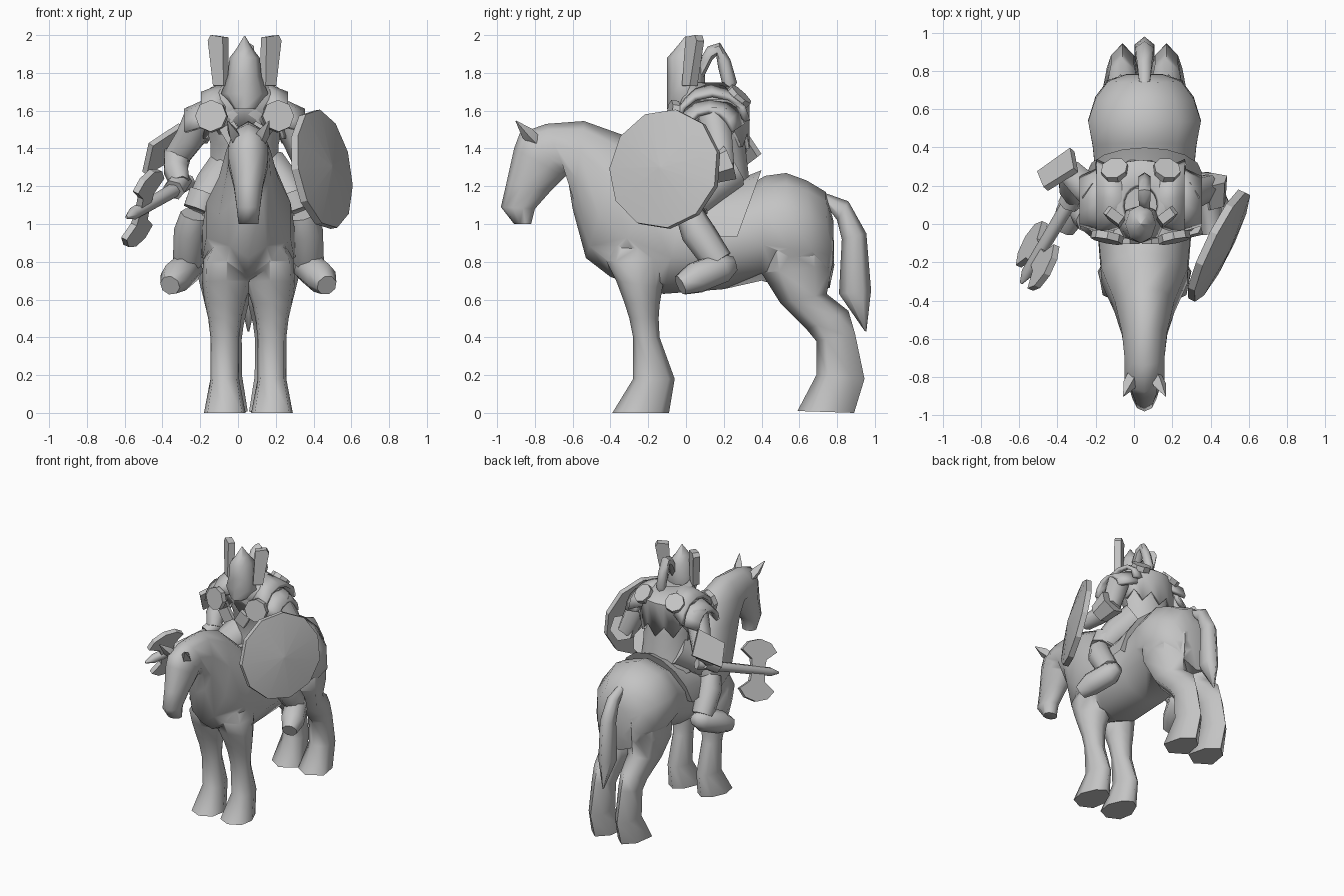
import bpy, bmesh, math
from mathutils import Vector as V

if "Cube" in bpy.data.objects:
    bpy.data.objects.remove(bpy.data.objects["Cube"])

CX = 0.055          # horse centre line
RX = 0.035          # rider centre line
grey = bpy.data.materials.new("stone grey")
grey.diffuse_color = (0.55, 0.55, 0.55, 1)
grey.use_nodes = True
grey.node_tree.nodes["Principled BSDF"].inputs["Base Color"].default_value = grey.diffuse_color


def smooth(ob, angle):
    bpy.ops.object.select_all(action='DESELECT')
    ob.select_set(True)
    bpy.context.view_layer.objects.active = ob
    bpy.ops.object.shade_smooth_by_angle(angle=math.radians(angle))


def finish(name, bm, angle=40):
    bmesh.ops.recalc_face_normals(bm, faces=bm.faces)
    me = bpy.data.meshes.new(name)
    bm.to_mesh(me)
    bm.free()
    me.materials.append(grey)
    ob = bpy.data.objects.new(name, me)
    bpy.context.collection.objects.link(ob)
    if angle:
        smooth(ob, angle)
    return ob


def loft(name, rings, n=8, angle=40, half=False, pinch=0):
    """Skin over rings given as (centre, half axis u, half axis v); pinch narrows the -u end."""
    bm = bmesh.new()
    loops = []
    for c, u, v in rings:
        ts = [math.pi * i / (n - 1) if half else 2 * math.pi * i / n for i in range(n)]
        loops.append([bm.verts.new(V(c) + V(u) * math.cos(t)
                                   + V(v) * math.sin(t) * (1 + pinch * math.cos(t))) for t in ts])
    for a, b in zip(loops, loops[1:]):
        for i in range(n - half):
            j = (i + 1) % n
            bm.faces.new((a[i], a[j], b[j], b[i]))
    bm.faces.new(loops[0])
    bm.faces.new(loops[-1])
    return finish(name, bm, angle)


def side_loft(name, stations, x=CX, n=8, angle=60, side=1, pinch=0):
    """Stations: (y, z) of one edge, (y, z) of the other edge, half width, optional x shift."""
    rings = []
    for ya, za, yb, zb, w, *dx in stations:
        rings.append(((x + side * sum(dx), (ya + yb) / 2, (za + zb) / 2),
                      (0, (ya - yb) / 2, (za - zb) / 2), (w, 0, 0)))
    return loft(name, rings, n, angle, False, pinch)


def limb(name, pts, n=6, angle=65):
    """Tube through (x, y, z, radius) points."""
    rings = []
    for i, p in enumerate(pts):
        d = (V(pts[min(i + 1, len(pts) - 1)][:3]) - V(pts[max(i - 1, 0)][:3])).normalized()
        u = d.cross(V((0.3, 0.2, 1)) if abs(d.z) < 0.8 else V((0, 1, 0))).normalized()
        rings.append((p[:3], u * p[3], d.cross(u) * p[3]))
    return loft(name, rings, n, angle)


def plate(name, outline, origin, u, v, thick):
    """Flat extruded outline in the plane spanned by u and v."""
    u, v = V(u).normalized(), V(v).normalized()
    w = u.cross(v).normalized() * thick / 2
    bm = bmesh.new()
    a, b = [[bm.verts.new(V(origin) + u * p + v * q + w * s) for p, q in outline] for s in (1, -1)]
    bm.faces.new(a)
    bm.faces.new(b[::-1])
    for i in range(len(a)):
        j = (i + 1) % len(a)
        bm.faces.new((a[i], b[i], b[j], a[j]))
    return finish(name, bm, 0)


def disc(name, c, normal, r, thick, n=8, bulge=0.0):
    d = V(normal).normalized()
    u = d.cross(V((0, 0, 1))).normalized()
    v = u.cross(d)
    rings = [(V(c) - d * thick / 2, u * r, v * r), (V(c) + d * thick / 2, u * r, v * r)]
    if bulge:
        rings.append((V(c) + d * (thick / 2 + bulge), u * 0.01, v * 0.01))
    return loft(name, rings, n, 15)


def arc_band(name, s, x0, x1, inner, outer, seg=6, thick=0.03):
    """Curved shoulder plate; inner/outer are (centre y, centre z, y radius, z radius)."""
    bm = bmesh.new()
    rows = []
    for x, (cy, cz, ry, rz) in ((x0, inner), (x1, outer)):
        rows.append([bm.verts.new((RX + s * x, cy + ry * math.cos(math.pi * i / seg),
                                   cz + rz * math.sin(math.pi * i / seg))) for i in range(seg + 1)])
    for i in range(seg):
        bm.faces.new((rows[0][i], rows[0][i + 1], rows[1][i + 1], rows[1][i]))
    ob = finish(name, bm, 25)
    ob.modifiers.new("thickness", 'SOLIDIFY').thickness = thick
    return ob


# Horse: muzzle, head, neck, barrel and rump in one skin
horse = side_loft("horse_body", [
    (-.91, 1.0, -.82, 1.0, .055), (-.98, 1.09, -.80, 1.08, .065), (-.95, 1.22, -.72, 1.17, .08),
    (-.91, 1.40, -.64, 1.25, .11), (-.88, 1.48, -.62, 1.26, .11), (-.74, 1.53, -.615, 1.22, .11),
    (-.54, 1.545, -.60, 1.08, .125), (-.33, 1.47, -.53, .82, .165), (-.15, 1.32, -.40, .72, .235),
    (0, 1.18, -.12, .63, .255), (.25, 1.16, .2, .655, .265), (.42, 1.255, .40, .70, .285),
    (.53, 1.27, .55, .66, .31), (.64, 1.23, .68, .66, .27), (.74, 1.17, .76, .66, .20),
    (.78, 1.02, .785, .78, .10)], n=10, angle=80)

# Tail
side_loft("tail", [(.72, 1.17, .74, 1.10, .03), (.86, 1.12, .80, 1.02, .045), (.955, .95, .825, .92, .055),
                   (.98, .65, .81, .63, .06), (.955, .43, .945, .435, .006)], n=6, angle=80)

legs = []
for s, side in ((-1, "right"), (1, "left")):
    # Horse legs and ears
    legs.append(side_loft("front_leg_" + side, [
        (-.38, .98, -.12, .98, .05, -.03), (-.42, .80, -.09, .82, .125, -.01), (-.37, .70, -.125, .66, .13, -.01),
        (-.325, .58, -.14, .57, .105), (-.30, .5, -.145, .5, .088), (-.28, .4, -.14, .4, .076),
        (-.28, .18, -.06, .18, .076), (-.39, 0, -.09, 0, .11)], x=CX + s * .125, side=s, angle=70, pinch=.25))
    legs.append(side_loft("hind_leg_" + side, [
        (.44, 1.02, .74, 1.06, .10, 0), (.385, .84, .782, .90, .15, .01), (.40, .74, .775, .78, .15, .01),
        (.50, .58, .745, .63, .12), (.64, .44, .86, .54, .09), (.69, .38, .895, .42, .08),
        (.69, .2, .945, .18, .082), (.59, .01, .89, 0, .112)], x=CX + s * .115, n=6, side=s, angle=70, pinch=.3))
    limb("ear_" + side, [(CX + s * .055, -.79, 1.43, .035), (CX + s * .08, -.84, 1.48, .035),
                         (CX + s * .11, -.90, 1.545, .003)], n=4)

    # Rider legs: thigh, knee cuff, shin and boot
    limb("thigh_" + side, [(CX + s * .10, .22, 1.28, .13), (CX + s * .18, .09, 1.18, .12),
                           (CX + s * .25, .01, 1.09, .085)], n=8)
    limb("knee_cuff_" + side, [(CX + s * .225, .03, 1.16, .10), (CX + s * .26, .02, 1.07, .095)], n=7)
    limb("shin_" + side, [(CX + s * .285, .02, 1.05, .075), (CX + s * .305, .06, .96, .09),
                          (CX + s * .32, .17, .80, .08)], n=8)
    limb("boot_" + side, [(CX + s * .31, .26, .79, .04), (CX + s * .32, .19, .77, .085),
                          (CX + s * .385, .05, .715, .085), (CX + s * .415, -.03, .675, .055)], n=8)

    # Shoulder plates and round studs
    arc_band("upper_pauldron_" + side, s, .10, .23, (.13, 1.60, .15, .15), (.14, 1.55, .20, .15))
    arc_band("lower_pauldron_" + side, s, .19, .32, (.13, 1.53, .18, .14), (.12, 1.49, .13, .12))
    disc("chest_stud_" + side, (RX + s * .175, -.07, 1.57), (s * .2, -1, .15), .085, .04)
    disc("back_stud_" + side, (RX + s * .135, .28, 1.675), (s * .2, .65, .7), .072, .04)
    plate("chest_tab_" + side, [(-.045, -.05), (.045, -.05), (.045, .05), (-.045, .05)],
          (RX + s * .07, -.09, 1.48), (1, 0, -s * .6), (s * .6, 0, 1), .03)

    # Helmet wings
    plate("helmet_wing_" + side, [(-.04, -.13), (.03, -.13), (.05, .11), (.03, .14), (-.05, .13)],
          (RX + s * .135, .035, 1.86), (s * .8, .6, 0), (s * .05, .1, 1), .05)

# Join the legs into the horse skin
bpy.context.view_layer.objects.active = horse
for leg in legs:
    mod = horse.modifiers.new("join", 'BOOLEAN')
    mod.operation, mod.solver, mod.object = 'UNION', 'EXACT', leg
    bpy.ops.object.select_all(action='DESELECT')
    horse.select_set(True)
    bpy.context.view_layer.objects.active = horse
    bpy.ops.object.modifier_apply(modifier=mod.name)
    bpy.data.objects.remove(leg)
smooth(horse, 70)

# Saddle cloth draped over the back
loft("saddle_cloth", [((CX, y, .93), (w, 0, 0), (0, dy, dz)) for y, w, dy, dz in (
    (.05, .27, -.05, .28), (.15, .285, .05, .275), (.27, .30, .13, .355))], n=9, angle=30, half=True)

# Torso
loft("torso", [((RX, y, z), (rx, 0, 0), (0, ry, 0)) for y, z, rx, ry in (
    (.20, 1.12, .21, .16), (.20, 1.25, .18, .14), (.18, 1.42, .18, .14),
    (.13, 1.58, .22, .17), (.09, 1.72, .10, .10))], n=10)

# Mantle with a jagged hem
bm = bmesh.new()
N = 20
rows = [[], [], []]
for i in range(N):
    a = 2 * math.pi * i / N
    hem = 1.52 - .08 * (i % 2) - .04 * math.sin(a)
    for row, (y, z, rx, ry) in zip(rows, ((.09, 1.75, .10, .12), (.145, 1.66, .22, .19), (.155, hem, .23, .18))):
        row.append(bm.verts.new((RX + rx * math.cos(a), y + ry * math.sin(a), z)))
for a, b in zip(rows, rows[1:]):
    for i in range(N):
        bm.faces.new((a[i], a[(i + 1) % N], b[(i + 1) % N], b[i]))
mantle = finish("mantle", bm, 30)
mantle.modifiers.new("thickness", 'SOLIDIFY').thickness = .025

# Helmet with pointed top, and swept plume
loft("helmet", [((RX, y, z), (rx, 0, 0), (0, ry, 0)) for y, z, rx, ry in (
    (-.02, 1.61, .06, .08), (0, 1.69, .125, .10), (0, 1.78, .09, .10), (0, 1.88, .08, .10),
    (0, 1.925, .045, .06), (0, 1.995, .003, .003))], n=8, angle=55)
side_loft("plume", [(.06, 1.85, .09, 1.77, .03), (.115, 1.94, .14, 1.87, .035), (.18, 1.96, .16, 1.89, .035),
                    (.235, 1.87, .17, 1.83, .035), (.27, 1.75, .19, 1.75, .035), (.24, 1.69, .20, 1.69, .03)], n=6)

# Axe arm, elbow guard and hand
limb("right_upper_arm", [(-.19, .14, 1.58, .09), (-.25, .19, 1.46, .085), (-.32, .26, 1.36, .075)])
limb("right_forearm", [(-.32, .27, 1.37, .075), (-.33, .19, 1.29, .07), (-.31, .14, 1.22, .055)])
limb("right_fist", [(-.30, .19, 1.24, .06), (-.34, .10, 1.18, .06)])
plate("right_elbow_guard", [(-.16, -.02), (-.02, -.13), (.16, -.02), (.02, .12)],
      (-.39, .29, 1.39), (.6, .05, .8), (.45, .8, -.35), .035)

# Axe: shaft, two blades
tail_end, tip = V((-.26, .24, 1.225)), V((-.59, -.31, 1.035))
axis = (tip - tail_end).normalized()
limb("axe_shaft", [(*tail_end, .04), (*tail_end.lerp(tip, .9), .033), (*tip, .008)])
up = V((.42, 0, .9))
up = (up - axis * up.dot(axis)).normalized()
for s, label in ((1, "upper"), (-1, "lower")):
    plate("axe_blade_" + label, [(-.05, .01), (.05, .01), (.06, .08), (.14, .14), (.09, .20), (0, .225),
                                 (-.09, .20), (-.14, .14), (-.06, .08)],
          tail_end.lerp(tip, .74), axis, up * s, .035)

# Shield arm with cuff, and faceted round shield
limb("left_upper_arm", [(.26, .14, 1.58, .09), (.32, .17, 1.45, .085), (.38, .19, 1.30, .075)])
limb("left_forearm", [(.38, .20, 1.31, .075), (.395, .08, 1.28, .065), (.41, -.05, 1.27, .055)])
limb("left_cuff", [(.395, .23, 1.33, .10), (.41, .10, 1.28, .075)], angle=0)
disc("shield", (.442, -.11, 1.29), (.88, -.43, .16), .32, .04, n=11, bulge=.045)
